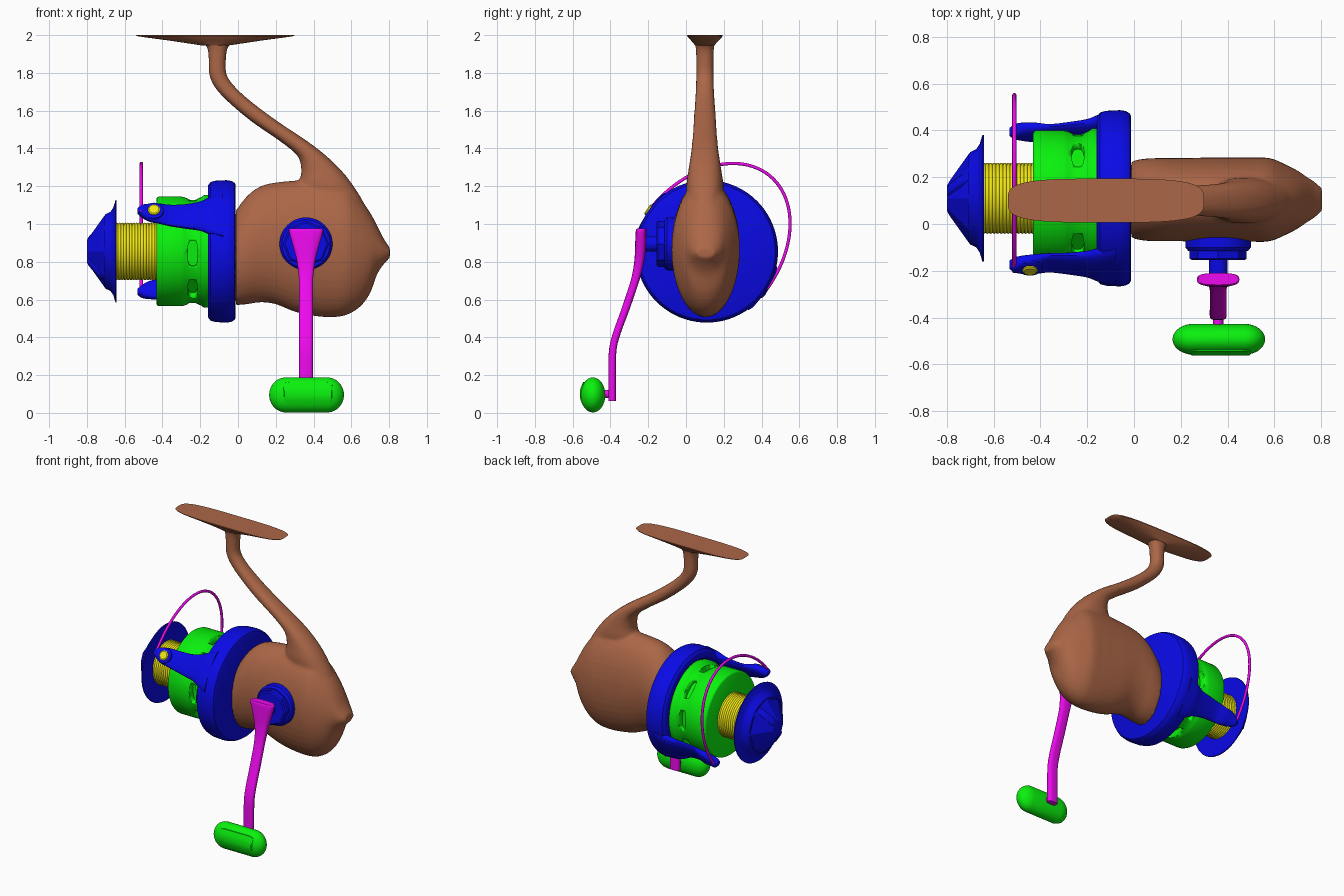
import bpy, bmesh
from math import sin, cos, pi
from mathutils import Vector

if "Cube" in bpy.data.objects:
    bpy.data.objects.remove(bpy.data.objects["Cube"])

V = Vector
X, Y, Z = V((1, 0, 0)), V((0, 1, 0)), V((0, 0, 1))
CY, CZ = 0.11, 0.855          # spool axis


def material(name, rgb):
    m = bpy.data.materials.new(name)
    m.diffuse_color = (*rgb, 1)
    m.use_nodes = True
    m.node_tree.nodes["Principled BSDF"].inputs["Base Color"].default_value = m.diffuse_color
    return m


BROWN = material("brown", (0.41, 0.135, 0.063))
BLUE = material("blue", (0.003, 0.003, 0.8))
GREEN = material("green", (0.003, 0.88, 0.004))
YELLOW = material("yellow", (0.88, 0.8, 0.006))
PINK = material("magenta", (0.86, 0.003, 0.86))


def ring(c, u, v, a, b, n=32, p=2.0):
    """Superellipse around c in the plane u, v."""
    pw = lambda t: abs(t) ** (2 / p) * (1 if t > 0 else -1)
    return [V(c) + u * a * pw(cos(2 * pi * i / n)) + v * b * pw(sin(2 * pi * i / n)) for i in range(n)]


def dense(rows, k=5):
    """Catmull-Rom interpolation of rows of numbers."""
    out = []
    for i in range(len(rows) - 1):
        q = [rows[max(i - 1, 0)], rows[i], rows[i + 1], rows[min(i + 2, len(rows) - 1)]]
        for j in range(k):
            t = j / k
            out.append([0.5 * (2 * b + (c - a) * t + (2 * a - 5 * b + 4 * c - d) * t * t
                               + (3 * b - a - 3 * c + d) * t ** 3) for a, b, c, d in zip(*q)])
    return out + [list(rows[-1])]


def loft(name, shells, mat, angle=0.6):
    """Skin each list of rings into a capped shell, all in one object."""
    bm = bmesh.new()
    for rings in shells:
        vs = [[bm.verts.new(p) for p in r] for r in rings]
        n = len(vs[0])
        for r, s in zip(vs, vs[1:]):
            for i in range(n):
                bm.faces.new((r[i], r[(i + 1) % n], s[(i + 1) % n], s[i]))
        bm.faces.new(vs[0])
        bm.faces.new(vs[-1])
    bmesh.ops.recalc_face_normals(bm, faces=bm.faces)
    me = bpy.data.meshes.new(name)
    bm.to_mesh(me)
    bm.free()
    ob = bpy.data.objects.new(name, me)
    bpy.context.collection.objects.link(ob)
    me.materials.append(mat)
    bpy.ops.object.select_all(action='DESELECT')
    ob.select_set(True)
    bpy.context.view_layer.objects.active = ob
    bpy.ops.object.shade_smooth_by_angle(angle=angle)
    return ob


def lathe(name, profile, mat, n=64, c=(0, CY, CZ), axis=X, u=Y, v=Z, angle=0.6):
    return loft(name, [[ring(V(c) + axis * d, u, v, r, r, n) for d, r in profile]], mat, angle)


# Body (x, bottom, top, half width) and stem (z, left, right, half width), fused
body = [(-0.012, .57, 1.07, .165), (.05, .575, 1.15, .176), (.12, .585, 1.20, .178), (.2, .575, 1.22, .178),
        (.3, .535, 1.23, .18), (.4, .513, 1.235, .18), (.5, .506, 1.23, .18), (.58, .52, 1.2, .178),
        (.65, .565, 1.13, .15), (.7, .635, 1.06, .124), (.735, .73, .995, .1), (.77, .785, .925, .078),
        (.804, .82, .875, .05)]
stem = [(1.0, .38, .68, .08), (1.1, .36, .67, .09), (1.2, .325, .612, .098), (1.28, .335, .55, .088),
        (1.36, .315, .468, .076), (1.44, .22, .365, .067), (1.54, .075, .215, .06), (1.64, -.045, .08, .053),
        (1.72, -.12, -.01, .048), (1.79, -.152, -.06, .046), (1.87, -.155, -.064, .046), (1.93, -.162, -.055, .048),
        (1.965, -.19, -.03, .056)]
frame = loft("reel_body", [
    [ring((x, .104, (b + t) / 2), Y, Z, w, (t - b) / 2, 40) for x, b, t, w in dense(body)],
    [ring(((l + r) / 2, .1, z), X, Y, (r - l) / 2, w, 32, 2.3) for z, l, r, w in dense(stem)]], BROWN)
m = frame.modifiers.new("fuse", 'REMESH')
m.mode, m.voxel_size, m.use_smooth_shade = 'VOXEL', 0.011, True
m = frame.modifiers.new("blend", 'SMOOTH')
m.factor, m.iterations = 0.5, 6

# Mounting foot
foot = [(1.945, .07, .052, 2), (1.957, .15, .06, 2.3), (1.972, .25, .074, 2.6),
        (1.988, .37, .089, 3), (1.995, .415, .094, 3.4), (2.0, .42, .094, 3.6)]
loft("mounting_foot", [[ring((-.12, .1, z), X, Y, a, b, 64, p) for z, a, b, p in foot]], BROWN)

# Rotor ring and its two opposite arms
lathe("rotor", [(-.012, .02), (-.012, .35), (-.018, .363), (-.035, .373), (-.06, .377), (-.12, .374), (-.145, .367),
                (-.158, .35), (-.16, .31), (-.14, .295), (-.14, .02)], BLUE, 80)
arm = [(-.08, .345, 0, .14, .03), (-.15, .342, 0, .115, .032), (-.2, .338, 0, .09, .026), (-.28, .335, 0, .075, .02),
       (-.36, .335, .006, .066, .018), (-.42, .345, .012, .06, .026), (-.47, .35, .014, .052, .028),
       (-.51, .355, .02, .032, .03), (-.532, .355, .022, .012, .018)]
R0, T0 = V((0, -.834, .552)), V((0, .552, .834))
for name, s in (("front", 1), ("back", -1)):
    er, et = R0 * s, T0
    loft(name + "_rotor_arm", [[ring(V((x, CY, CZ)) + er * r + et * t * s, er, et, b, a, 24, 2.6)
                                for x, r, t, a, b in dense(arm)]], BLUE)

# Screw and its collar on the front arm
P = V((-.445, CY, CZ)) + R0 * .362 + T0 * .013
lathe("arm_screw", [(0, .032), (.02, .032), (.025, .026), (.025, .005)], YELLOW, 24, P, R0, X, T0)
lathe("arm_screw_collar", [(0, .052), (.01, .05), (.014, .044), (.014, .01)], BLUE, 24, P, R0, X, T0)

# Bail wire, half an ellipse between the arm tips
cu = bpy.data.curves.new("bail_wire", 'CURVE')
cu.dimensions, cu.bevel_depth, cu.bevel_resolution, cu.use_fill_caps = '3D', 0.009, 3, True
sp = cu.splines.new('POLY')
sp.points.add(48)
for i, pt in enumerate(sp.points):
    a = pi * i / 48
    pt.co = (*(V((-.512, CY, CZ)) + R0 * .375 * cos(a) + (T0 * .5 + Y * .035) * sin(a)), 1)
cu.materials.append(PINK)
bpy.context.collection.objects.link(bpy.data.objects.new("bail_wire", cu))

# Spool skirt with slots cut around it
skirt = lathe("spool_skirt", [(-.432, .02), (-.432, .278), (-.428, .286), (-.42, .29), (-.3, .29), (-.285, .287),
                              (-.265, .279), (-.215, .279), (-.195, .287), (-.18, .298), (-.15, .298), (-.13, .29),
                              (-.13, .02)], GREEN, 80, angle=.8)
slots = []
for i in range(8):
    a = pi / 4 * i + .035
    er, et = V((0, cos(a), sin(a))), V((0, -sin(a), cos(a)))
    slots.append([ring(V((-.24, CY, CZ)) + er * r, X, et, .026, .068, 32, 3) for r in (.235, .32)])
cutter = loft("slot_cutter", slots, GREEN)
cutter.hide_render = True
cutter.hide_set(True)
m = skirt.modifiers.new("slots", 'BOOLEAN')
m.object, m.operation, m.solver = cutter, 'DIFFERENCE', 'EXACT'

# Wound line: rounded wraps with narrow grooves
wraps = [(-.65 + .015 * (i + d), r) for i in range(15) for d, r in ((0, .147), (.15, .1505), (.5, .152), (.85, .1505))]
lathe("wound_line", wraps + [(-.425, .147)], YELLOW, 48, angle=1.0)

# Front flange and drag knob
lathe("spool_flange", [(-.642, .02), (-.642, .27), (-.648, .272), (-.66, .232), (-.675, .21), (-.7, .198),
                       (-.71, .185), (-.71, .02)], BLUE)
lathe("drag_knob", [(-.69, .195), (-.71, .185), (-.785, .08), (-.8, .055)], BLUE, 8, angle=0.2)
loft("drag_knob_grip", [[ring((x, CY, CZ), T0, R0, a, b, 24, 4) for x, a, b in
                         ((-.69, .185, .035), (-.735, .16, .033), (-.79, .085, .028), (-.8, .065, .02))]], BLUE)

# Handle hub: cap, nut and shaft
HX, HZ = .36, .895
hub = dict(axis=Y, u=X, v=Z)
lathe("hub_cap", [(-.03, .14), (-.1, .14), (-.115, .128), (-.115, .02)], BLUE, 48, (HX, 0, HZ), **hub)
lathe("hub_nut", [(-.1, .122), (-.148, .122), (-.155, .112), (-.155, .02)], BLUE, 8, (HX, 0, HZ), angle=.2, **hub)
lathe("hub_shaft", [(-.14, .04), (-.235, .04)], BLUE, 24, (HX, 0, HZ), **hub)

# Crank arm (z, y, half width x, half thickness y)
crank = [(.975, -.235, .085, .025), (.96, -.238, .09, .028), (.88, -.241, .068, .029), (.8, -.248, .048, .026),
         (.7, -.27, .037, .023), (.55, -.32, .036, .022), (.42, -.367, .036, .021), (.33, -.388, .036, .02),
         (.2, -.391, .036, .02), (.063, -.391, .036, .02)]
loft("crank_arm", [[ring((HX, y, z), X, Y, a, b, 32, 3) for z, y, a, b in dense(crank)]], PINK)
lathe("knob_pin", [(-.45, .022), (-.38, .022)], PINK, 20, (HX, 0, .1), **hub)

# Handle knob with a slightly raised front panel
kn = [(.108 * (1 if t > 0 else -1) + .09 * sin(t), max(cos(t), .05)) for t in [pi * (i - 9.5) / 19 for i in range(20)]]
loft("handle_knob", [[ring((HX + .003 + x, -.493, .095), Y, Z, .066 * k, .093 * k, 32, 2) for x, k in kn]], GREEN)
loft("knob_panel", [[ring((HX + .01, y, .1), X, Z, a, b, 48, 9) for y, a, b in
                     ((-.5, .13, .064), (-.544, .13, .063), (-.556, .128, .038), (-.562, .124, .015))]], GREEN)
